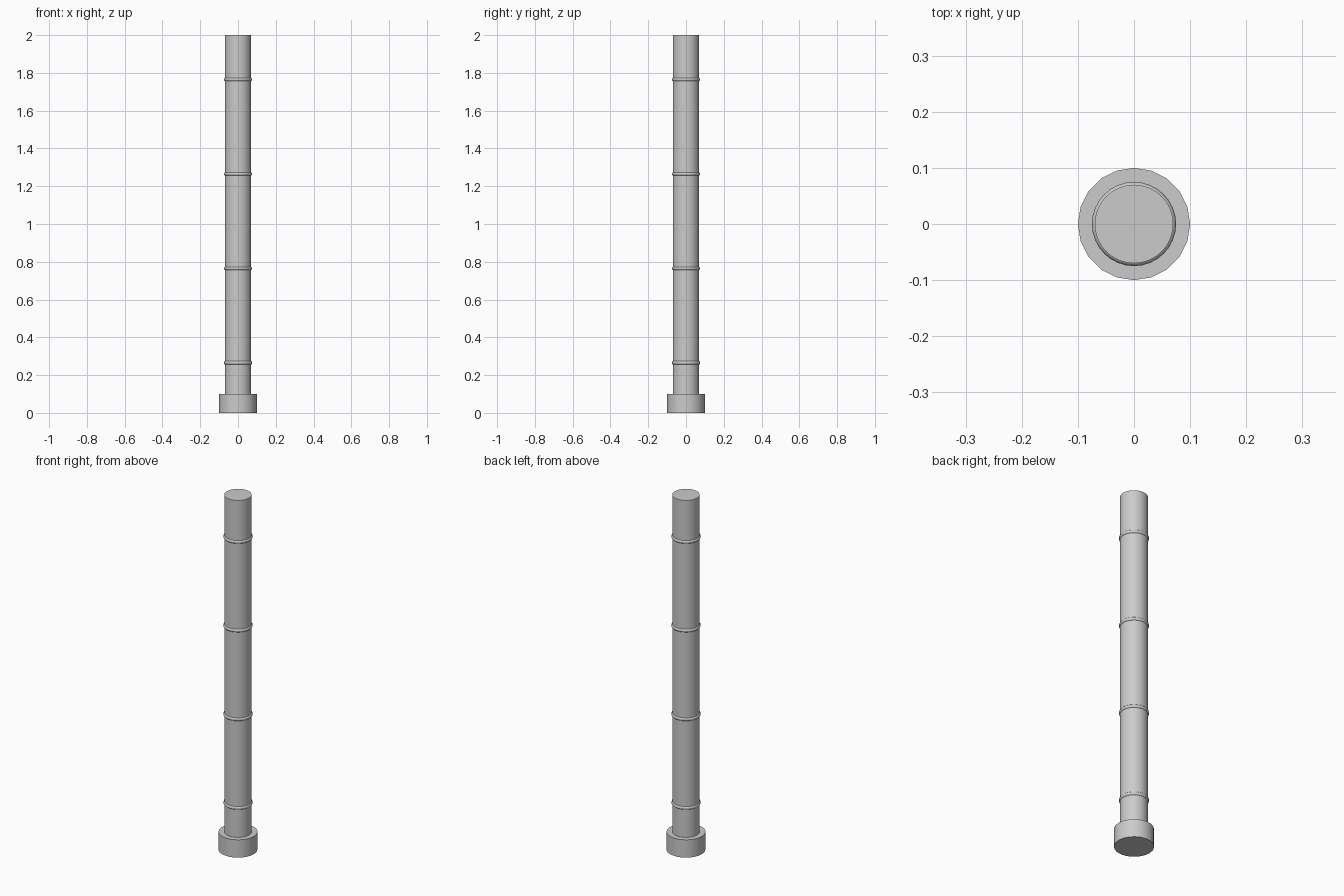
import bpy
import math

cube = bpy.data.objects.get("Cube")
if cube:
    bpy.data.objects.remove(cube, do_unlink=True)

# Single grey metal
GREY = (0.6, 0.6, 0.6, 1.0)
metal = bpy.data.materials.new("grey_metal")
metal.diffuse_color = GREY
metal.use_nodes = True
metal.node_tree.nodes["Principled BSDF"].inputs["Base Color"].default_value = GREY


def finish(name):
    obj = bpy.context.object
    obj.name = name
    obj.data.materials.append(metal)
    bpy.ops.object.shade_smooth_by_angle(angle=math.radians(40))


def cylinder(name, radius, bottom, top, sides):
    bpy.ops.mesh.primitive_cylinder_add(
        vertices=sides, radius=radius, depth=top - bottom,
        location=(0, 0, (bottom + top) / 2))
    finish(name)


# Base collar and main shaft
cylinder("base", 0.1, 0.0, 0.1, 20)
cylinder("shaft", 0.07, 0.1, 2.0, 32)

# Evenly spaced rings, partly sunk into the shaft
for i in range(4):
    bpy.ops.mesh.primitive_torus_add(
        major_radius=0.065, minor_radius=0.01,
        major_segments=32, minor_segments=12,
        location=(0, 0, 0.265 + 0.5 * i))
    finish(f"ring_{i + 1}")
